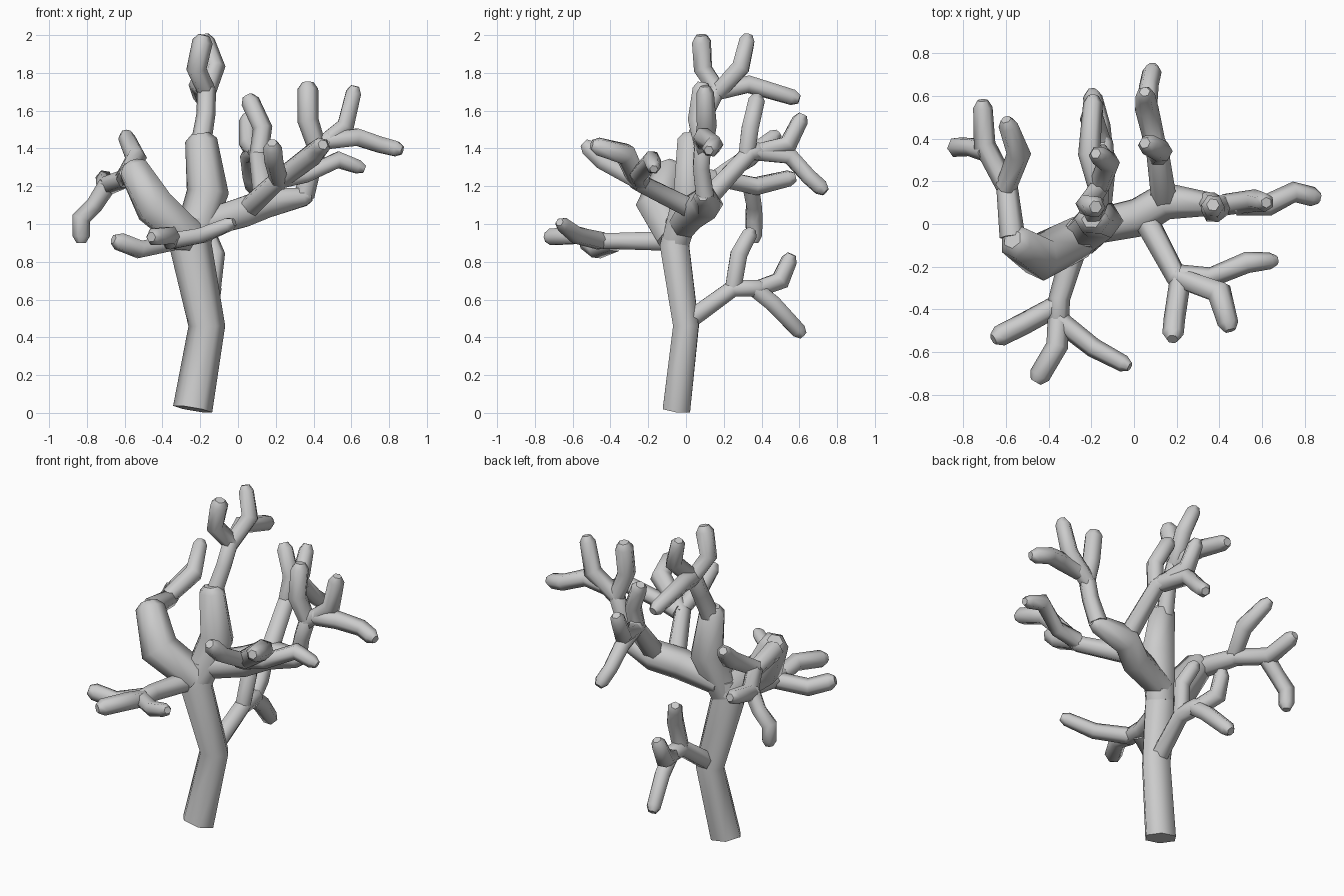
import bpy, bmesh, math
from mathutils import Vector


def limb(name, pts, taper=True, aspect=1.0):
    """Six-sided tube through (x, y, z, radius) joints, with a chamfered tip."""
    P = [Vector(p[:3]) for p in pts]
    R = [p[3] for p in pts]
    if taper:
        d = (P[-1] - P[-2]).normalized()
        tip = P[-1].copy()
        P[-1] = tip - d * 0.035
        P.append(tip)
        R.append(R[-1] * 0.55)
    bm = bmesh.new()
    rings, u = [], None
    for i, p in enumerate(P):
        a = (P[i] - P[i - 1]).normalized() if i else Vector()
        b = (P[i + 1] - P[i]).normalized() if i < len(P) - 1 else Vector()
        t = (a + b).normalized()
        if u is None:
            u = Vector((1, 0, 0)) if abs(t.x) < 0.75 else Vector((0, 1, 0))
        u = (u - t * u.dot(t)).normalized()
        v = t.cross(u)
        # widen the joint so the tube keeps its thickness round the bend
        k = 1.0
        if a.length and b.length:
            k = min(1.15, 1 / max(0.5, a.dot(t)))
        rings.append([bm.verts.new(p + k * R[i] * (u * math.cos(j * math.pi / 3)
                      + v * math.sin(j * math.pi / 3) * aspect)) for j in range(6)])
    for r, s in zip(rings, rings[1:]):
        for j in range(6):
            f = bm.faces.new((r[j], r[(j + 1) % 6], s[(j + 1) % 6], s[j]))
            f.smooth = True
    bm.faces.new(rings[0][::-1])
    bm.faces.new(rings[-1])
    bmesh.ops.recalc_face_normals(bm, faces=bm.faces[:])
    me = bpy.data.meshes.new(name)
    bm.to_mesh(me)
    bm.free()
    ob = bpy.data.objects.new(name, me)
    bpy.context.collection.objects.link(ob)


# trunk and the three heavy boughs
limb("trunk", [(-.24, -.05, .02, .105), (-.165, 0, .46, .095),
               (-.25, -.06, .88, .11), (-.25, -.04, 1.02, .09)], False, .8)
limb("left_bough", [(-.25, -.06, .92, .10), (-.44, -.155, 1.09, .105), (-.57, -.07, 1.32, .085)])
limb("middle_bough", [(-.24, -.05, .92, .10), (-.16, .02, 1.17, .108), (-.20, .02, 1.48, .085)], True, .85)
limb("right_bough", [(-.22, -.02, .99, .08), (.02, .03, 1.06, .09),
                     (.15, .11, 1.11, .085), (.39, .09, 1.15, .055)])

S, T = .050, .046   # stem and twig radii
# left bough twigs
limb("left_stem", [(-.57, -.06, 1.27, .06), (-.60, .22, 1.23, S)])
limb("left_twig_up", [(-.60, .17, 1.25, S), (-.54, .33, 1.35, .055), (-.60, .49, 1.48, T)])
limb("left_twig_back", [(-.60, .18, 1.24, S), (-.70, .37, 1.20, S), (-.71, .58, 1.25, T)])
limb("left_twig_down", [(-.69, .34, 1.21, S), (-.76, .36, 1.10, T), (-.83, .36, 1.03, T), (-.83, .36, .90, T)])

# top twigs
limb("top_stem", [(-.20, .03, 1.40, .055), (-.17, .10, 1.58, S), (-.165, .18, 1.74, S)])
limb("top_twig_front", [(-.165, .17, 1.70, S), (-.22, .09, 1.82, S), (-.18, .08, 2.0, .055)])
limb("top_twig_up", [(-.165, .17, 1.70, S), (-.12, .29, 1.83, S), (-.18, .33, 2.0, T)])
limb("top_twig_back", [(-.165, .17, 1.70, S), (-.21, .33, 1.74, S), (-.19, .60, 1.66, T)])

# right bough end twigs
limb("right_stem", [(.35, .10, 1.15, .055), (.39, .08, 1.30, S), (.43, .09, 1.44, S)])
limb("right_twig_up", [(.42, .09, 1.40, S), (.37, .06, 1.55, .055), (.37, .09, 1.75, .055)])
limb("right_twig_middle", [(.42, .09, 1.40, S), (.57, .11, 1.52, S), (.62, .10, 1.73, T)])
limb("right_twig_out", [(.48, .09, 1.44, S), (.63, .09, 1.46, S), (.75, .15, 1.42, T), (.87, .12, 1.39, T)])

# right front branch
limb("front_stem", [(.05, .03, 1.08, .06), (.20, -.25, 1.22, S), (.40, -.32, 1.37, .055), (.45, -.50, 1.42, S)])
limb("front_twig_out", [(.22, -.24, 1.23, S), (.36, -.25, 1.26, T), (.53, -.18, 1.34, T), (.67, -.17, 1.29, .04)])
limb("front_twig_front", [(.22, -.24, 1.22, S), (.19, -.44, 1.33, S), (.18, -.54, 1.43, S)])

# right back branch
limb("back_stem", [(.14, .12, 1.14, .06), (.11, .34, 1.38, S), (.09, .42, 1.39, S)])
limb("back_twig_up", [(.11, .32, 1.36, S), (.13, .34, 1.51, S), (.05, .38, 1.68, S)])
limb("back_twig_middle", [(.10, .37, 1.38, S), (.06, .54, 1.42, S), (.05, .62, 1.58, T)])
limb("back_twig_down", [(.10, .37, 1.38, S), (.06, .55, 1.36, T), (.07, .65, 1.25, T), (.09, .74, 1.17, T)])

# low back branch
limb("low_stem", [(-.165, .03, .50, .055), (-.14, .25, .66, S), (-.15, .42, .66, S)])
limb("low_twig_up", [(-.14, .25, .66, S), (-.12, .28, .84, S), (-.17, .35, .97, T)])
limb("low_twig_middle", [(-.15, .36, .65, S), (-.20, .50, .70, S), (-.19, .56, .84, T)])
limb("low_twig_down", [(-.15, .36, .66, S), (-.16, .46, .58, S), (-.20, .62, .41, T)])

# left front branch
limb("side_stem", [(-.27, -.08, .91, .06), (-.35, -.35, .91, S), (-.355, -.50, .91, S)])
limb("side_twig_left", [(-.355, -.38, .90, S), (-.52, -.47, .865, S), (-.66, -.54, .92, S)])
limb("side_twig_front", [(-.355, -.45, .91, S), (-.36, -.57, .94, S), (-.46, -.74, .93, S)])
limb("side_twig_right", [(-.355, -.45, .91, S), (-.19, -.58, .94, T), (-.02, -.67, 1.01, .04)])
